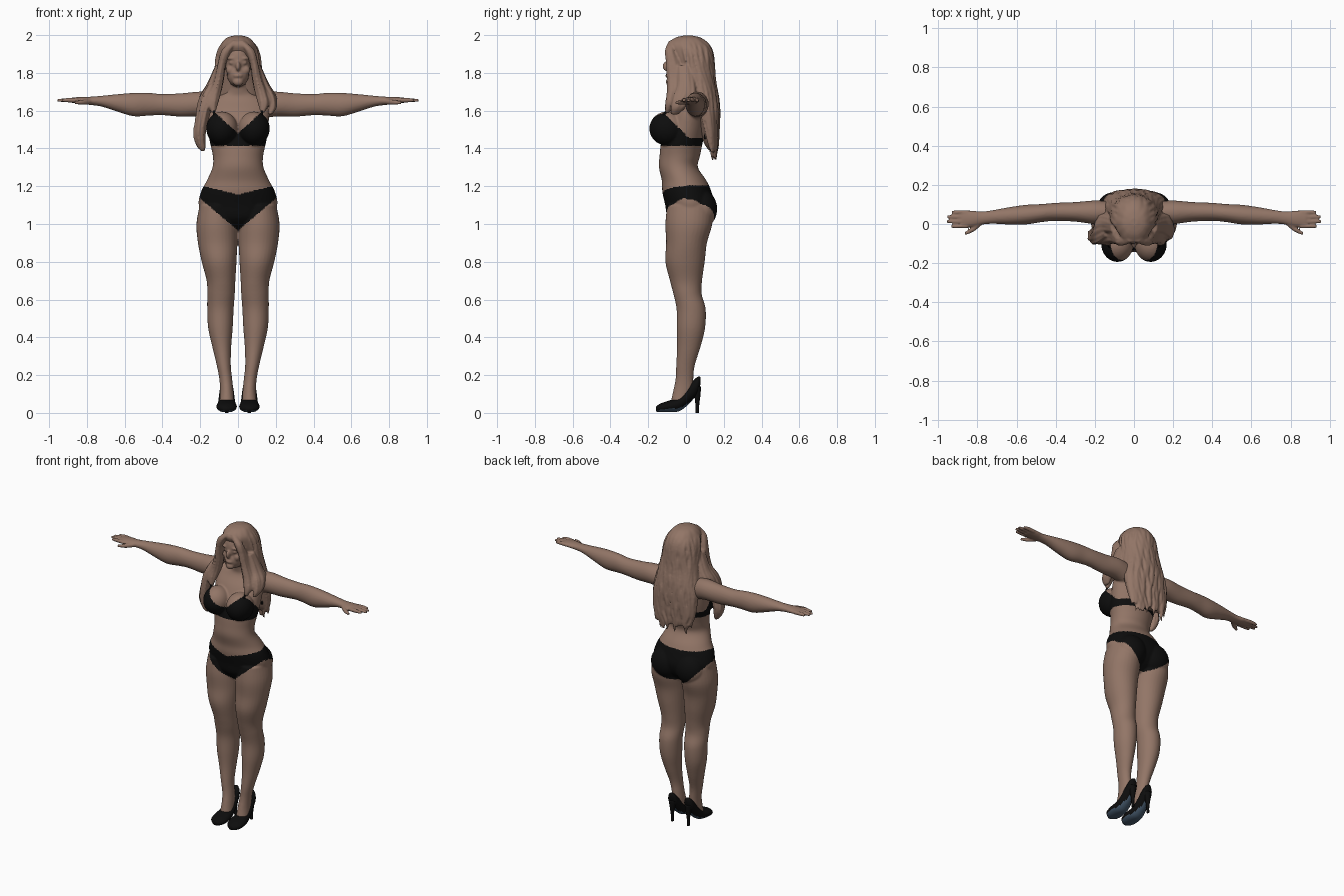
import bpy, bmesh, math, random
from mathutils import Vector, Matrix

random.seed(4)
if "Cube" in bpy.data.objects:
    bpy.data.objects.remove(bpy.data.objects["Cube"], do_unlink=True)


def material(name, color):
    mat = bpy.data.materials.new(name)
    mat.use_nodes = True
    mat.diffuse_color = (*color, 1)
    mat.node_tree.nodes["Principled BSDF"].inputs["Base Color"].default_value = (*color, 1)
    return mat


SKIN = material("warm skin", (0.29, 0.18, 0.135))
BLACK = material("black fabric", (0.004, 0.004, 0.004))
SOLE = material("slate sole", (0.06, 0.1, 0.15))


def smooth_rows(rows, steps):
    """Catmull-Rom interpolation through the section rows."""
    rows = [Vector(r) for r in rows]
    ext = [rows[0]] + rows + [rows[-1]]
    out = []
    for a, b, c, d in zip(ext, ext[1:], ext[2:], ext[3:]):
        for i in range(steps):
            t = i / steps
            out.append(b + (c - a) * (t / 2) + (a * 2 - b * 5 + c * 4 - d) * (t * t / 2)
                       + (b * 3 - a - c * 3 + d) * (t ** 3 / 2))
    return out + [rows[-1]]


def loft(bm, axis, rows, side=1, segs=32, steps=5, ripple=0):
    """Rows are: place along axis, two centre values, two radii."""
    order = {"X": (1, 2, 0), "Y": (0, 2, 1), "Z": (0, 1, 2)}[axis]
    rings = []
    for t, a, b, ra, rb in smooth_rows(rows, steps):
        ring = []
        for k in range(segs):
            ang = math.tau * k / segs
            w = 1 + ripple * (math.sin(ang * 13 + t * 9) + math.sin(ang * 7 - t * 14))
            co = [0, 0, 0]
            co[order[0]] = a + abs(ra) * w * math.cos(ang)
            co[order[1]] = b + abs(rb) * w * math.sin(ang)
            co[order[2]] = t
            co[0] *= side
            ring.append(bm.verts.new(co))
        rings.append(ring)
    for r, s in zip(rings, rings[1:]):
        for k in range(segs):
            n = (k + 1) % segs
            bm.faces.new((r[k], r[n], s[n], s[k]))
    bm.faces.new(rings[0][::-1])
    bm.faces.new(rings[-1])


def ball(bm, centre, radii):
    mat = Matrix.Translation(centre) @ Matrix.Diagonal((*radii, 1))
    bmesh.ops.create_uvsphere(bm, u_segments=32, v_segments=20, radius=1, matrix=mat)


def pair(bm, centre, radii):
    for s in (1, -1):
        ball(bm, (centre[0] * s, *centre[1:]), radii)


def finish(name, bm, mats, voxel=0, relax=0):
    """Make the object, optionally fusing its parts into one skin."""
    bmesh.ops.recalc_face_normals(bm, faces=bm.faces)
    mesh = bpy.data.meshes.new(name)
    bm.to_mesh(mesh)
    bm.free()
    obj = bpy.data.objects.new(name, mesh)
    bpy.context.collection.objects.link(obj)
    if voxel:
        mod = obj.modifiers.new("fuse", "REMESH")
        mod.mode = "VOXEL"
        mod.voxel_size = voxel
        mod = obj.modifiers.new("relax", "SMOOTH")
        mod.factor = 0.5
        mod.iterations = relax
        graph = bpy.context.evaluated_depsgraph_get()
        fused = bpy.data.meshes.new_from_object(obj.evaluated_get(graph))
        obj.modifiers.clear()
        obj.data = fused
    obj.data.materials.clear()
    for m in mats:
        obj.data.materials.append(m)
    for p in obj.data.polygons:
        p.use_smooth = True
        p.material_index = 0
    return obj


# Body: torso, neck and head
bm = bmesh.new()
loft(bm, "Z", [(z, 0, y, rx, ry) for z, y, rx, ry in (
    (.97, .01, .03, .05), (1.03, .015, .17, .11), (1.1, .02, .208, .13),
    (1.17, .005, .196, .13), (1.23, -.01, .165, .118), (1.3, -.04, .135, .103),
    (1.36, -.033, .133, .107), (1.44, -.02, .15, .11), (1.52, 0, .16, .105),
    (1.6, .02, .165, .085), (1.66, .04, .14, .06), (1.7, .035, .07, .05),
    (1.8, .01, .05, .05))], segs=48)
ball(bm, (0, 0, 1.87), (.08, .1, .11))
ball(bm, (0, -.04, 1.79), (.058, .062, .065))
pair(bm, (.085, -.1, 1.505), (.083, .094, .09))
pair(bm, (.09, .085, 1.08), (.098, .08, .1))

# Face: nose, lips, chin, brows, lids, cheeks
ball(bm, (0, -.103, 1.835), (.013, .022, .026))
ball(bm, (0, -.097, 1.785), (.024, .012, .011))
ball(bm, (0, -.085, 1.752), (.028, .022, .022))
pair(bm, (.033, -.082, 1.877), (.026, .017, .009))
pair(bm, (.032, -.085, 1.853), (.016, .011, .008))
pair(bm, (.04, -.065, 1.815), (.025, .025, .025))

# Legs, arms and hands
leg = [(1.1, .113, .02, .09, .12), (1, .112, .015, .108, .124), (.9, .108, .003, .104, .108),
       (.8, .1, -.005, .092, .104), (.7, .09, 0, .076, .085), (.63, .09, .008, .073, .075),
       (.55, .093, .027, .07, .077), (.45, .093, .026, .065, .075), (.35, .086, .015, .05, .062),
       (.25, .075, -.003, .037, .049), (.18, .065, -.008, .034, .047),
       (.12, .06, -.015, .035, .052), (.06, .06, -.035, .038, .045)]
arm = [(.12, .06, 1.625, .055, .07), (.2, .06, 1.635, .06, .066), (.3, .062, 1.63, .05, .062),
       (.4, .062, 1.632, .046, .056), (.47, .056, 1.634, .046, .06), (.55, .048, 1.632, .05, .062),
       (.63, .042, 1.64, .045, .048), (.72, .036, 1.65, .035, .029), (.78, .03, 1.652, .034, .022),
       (.83, .027, 1.654, .042, .019), (.88, .026, 1.655, .042, .014)]
fingers = [(-.012, .935), (.013, .957), (.037, .954), (.06, .93)]
for s in (1, -1):
    loft(bm, "Z", leg, s)
    loft(bm, "X", arm, s)
    for y, tip in fingers:
        loft(bm, "X", [(.85, y, 1.655, .011, .012), (.9, y, 1.656, .011, .012),
                       (tip, y, 1.654, .008, .008)], s, 12)
    loft(bm, "X", [(.78, .01, 1.648, .018, .015), (.82, -.025, 1.645, .015, .014),
                   (.865, -.05, 1.642, .009, .009)], s, 12)
body = finish("body", bm, [SKIN, BLACK], .006, 4)


# Swimwear painted on the body by position
def is_brief(x, y, z):
    if y < 0:
        return min(.965 + .85 * x, 1.14) < z < 1.155 + .25 * x
    return .975 + 3.7 * x * x < z < 1.205


def is_top(x, y, z):
    upper = min(1.48 + .9 * x, max(1.455, 1.59 - (y + .12)))
    return x < .185 and 1.415 < z < upper


for p in body.data.polygons:
    x, y, z = p.center
    p.material_index = int(is_brief(abs(x), y, z) or is_top(abs(x), y, z))

# Shoulder straps
for s, label in ((1, "left"), (-1, "right")):
    curve = bpy.data.curves.new(label + "_strap", "CURVE")
    curve.dimensions = "3D"
    curve.bevel_depth = .006
    spline = curve.splines.new("NURBS")
    path = [(.125, -.12, 1.57), (.13, -.09, 1.63), (.13, -.02, 1.7), (.125, .07, 1.715),
            (.115, .11, 1.62), (.11, .1, 1.45)]
    spline.points.add(len(path) - 1)
    for pt, (x, y, z) in zip(spline.points, path):
        pt.co = (x * s, y, z, 1)
    spline.use_endpoint_u = True
    curve.materials.append(BLACK)
    bpy.context.collection.objects.link(bpy.data.objects.new(label + "_strap", curve))

# Hair: main mass, locks following it, and front locks
mass = [(1.998, 0, .01, .02, .02), (1.985, 0, .01, .06, .07), (1.95, 0, .012, .09, .112),
        (1.9, 0, .03, .108, .11), (1.84, 0, .045, .115, .1), (1.76, 0, .065, .125, .088),
        (1.68, 0, .085, .14, .082), (1.6, 0, .105, .15, .068), (1.5, 0, .12, .145, .05),
        (1.43, 0, .13, .13, .035), (1.39, 0, .14, .1, .02)]
bm = bmesh.new()
loft(bm, "Z", mass, segs=96, ripple=.012)
for i in range(34):
    ang = math.radians(-15 + 210 * i / 33)
    phase = random.uniform(0, math.tau)
    thick = random.uniform(.009, .014)
    last = random.randint(8, len(mass))
    rows = []
    for z, cx, cy, rx, ry in mass[1:last]:
        turn = ang + .09 * math.sin(z * 22 + phase)
        rows.append((z - .012, cx + rx * math.cos(turn), cy + ry * math.sin(turn), thick, thick * .8))
    z, x, y, a, b = rows[-1]
    rows.append((z - .04, x * 1.03, y, .003, .003))
    loft(bm, "Z", rows, 1, 10, 4)

frame_lock = [(1.97, .015, -.07, .02, .02), (1.92, .06, -.085, .026, .026),
              (1.85, .085, -.07, .022, .035), (1.77, .1, -.06, .026, .04),
              (1.7, .12, -.06, .032, .04), (1.64, .135, -.08, .03, .03), (1.59, .13, -.1, .01, .01)]
side_lock = [(1.84, .1, -.01, .02, .04), (1.74, .135, 0, .03, .05), (1.68, .165, -.01, .035, .06),
             (1.62, .18, -.04, .025, .04), (1.58, .17, -.06, .01, .02)]
shoulder_lock = [(1.74, .13, -.02, .03, .05), (1.66, .165, -.04, .04, .06),
                 (1.56, .19, -.06, .035, .045), (1.47, .205, -.06, .032, .04),
                 (1.41, .195, -.06, .022, .025), (1.385, .185, -.06, .008, .01)]
for s in (1, -1):
    loft(bm, "Z", frame_lock, s, 32, 5, .06)
    loft(bm, "Z", side_lock, s, 32, 5, .06)
loft(bm, "Z", shoulder_lock, -1, 32, 5, .08)
finish("hair", bm, [SKIN], .006, 2)

# High-heeled shoes
upper = [(.076, .06, .17, .012, .02), (.062, .06, .148, .03, .043), (.03, .06, .113, .037, .05),
         (0, .06, .078, .042, .045), (-.04, .06, .046, .047, .038), (-.09, .06, .034, .054, .031),
         (-.135, .06, .026, .046, .024), (-.16, .06, .02, .018, .012)]
heel = [(.14, .06, .055, .028, .025), (.09, .06, .06, .016, .016), (.04, .06, .06, .009, .01),
        (0, .06, .06, .009, .01)]
for s, label in ((1, "left"), (-1, "right")):
    bm = bmesh.new()
    loft(bm, "Y", upper, s)
    for v in bm.verts:
        v.co.z = max(v.co.z, .004)
    shoe = finish(label + "_shoe", bm, [BLACK, SOLE])
    for p in shoe.data.polygons:
        p.material_index = int(p.normal.z < -.6 and p.center.y < .05)
    bm = bmesh.new()
    loft(bm, "Z", heel, s, 16)
    finish(label + "_heel", bm, [BLACK])
